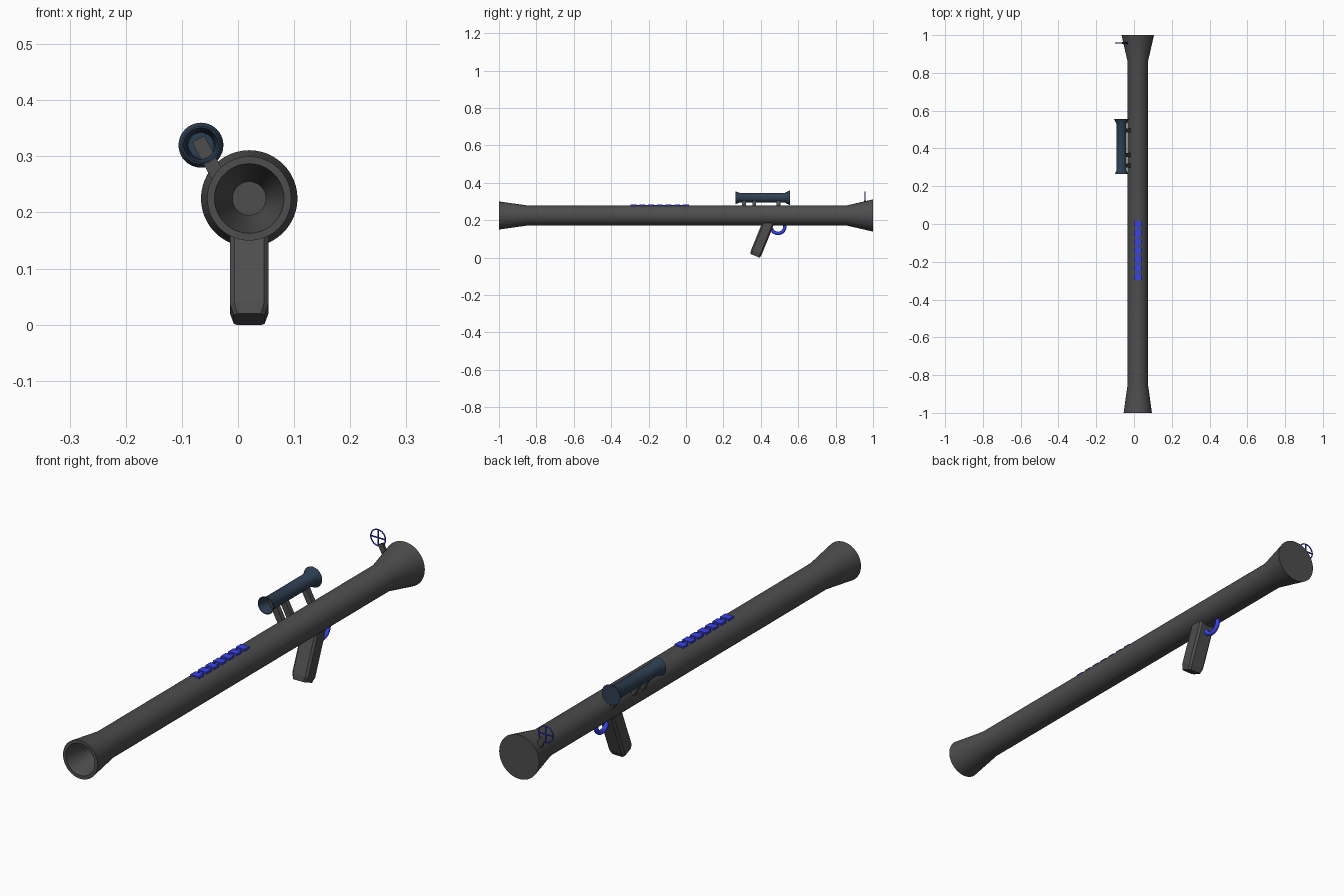
import bpy, bmesh, math
from mathutils import Matrix, Vector

if "Cube" in bpy.data.objects:
    bpy.data.objects.remove(bpy.data.objects["Cube"])


def material(name, rgb):
    m = bpy.data.materials.new(name)
    m.diffuse_color = (*rgb, 1)
    m.use_nodes = True
    m.node_tree.nodes["Principled BSDF"].inputs["Base Color"].default_value = m.diffuse_color
    return m


GREY = material("gunmetal grey", (0.075, 0.075, 0.075))
SLATE = material("slate blue", (0.027, 0.05, 0.085))
BLUE = material("bright blue", (0.04, 0.055, 0.8))


def finish(name, bm, mat, smooth=True):
    bmesh.ops.recalc_face_normals(bm, faces=bm.faces)
    me = bpy.data.meshes.new(name)
    bm.to_mesh(me)
    bm.free()
    me.materials.append(mat)
    ob = bpy.data.objects.new(name, me)
    bpy.context.collection.objects.link(ob)
    if smooth:
        bpy.ops.object.select_all(action='DESELECT')
        ob.select_set(True)
        bpy.context.view_layer.objects.active = ob
        bpy.ops.object.shade_smooth_by_angle(angle=math.radians(30))
    return ob


def lathe(name, cx, cz, profile, mat, n=40):
    """Revolve (y, radius) points about an axis parallel to y; cap both ends."""
    bm = bmesh.new()
    rings = [[bm.verts.new((cx + r * math.cos(2 * math.pi * i / n), y,
                            cz + r * math.sin(2 * math.pi * i / n)))
              for i in range(n)] for y, r in profile]
    for a, b in zip(rings, rings[1:]):
        for i in range(n):
            j = (i + 1) % n
            bm.faces.new((a[i], a[j], b[j], b[i]))
    bm.faces.new(rings[0])
    bm.faces.new(rings[-1])
    return finish(name, bm, mat)


def box(name, loc, size, mat, rot=None):
    bm = bmesh.new()
    bmesh.ops.create_cube(bm, size=1, matrix=Matrix.Diagonal((*size, 1)))
    bm.transform(Matrix.Translation(loc) @ (rot or Matrix.Identity(4)))
    return finish(name, bm, mat, False)


def arc_tube(name, centre, major, minor, a0, a1, plane, mat, n=32, m=18):
    """Round rod bent along an arc, in the 'xz' or 'yz' plane."""
    bm = bmesh.new()
    closed = abs(a1 - a0) >= 359.9
    rings = []
    for i in range(n if closed else n + 1):
        a = math.radians(a0 + (a1 - a0) * i / n)
        ring = []
        for k in range(m):
            t = 2 * math.pi * k / m
            r, w = major + minor * math.cos(t), minor * math.sin(t)
            u, v = r * math.cos(a), r * math.sin(a)
            p = Vector((u, w, v)) if plane == 'xz' else Vector((w, u, v))
            ring.append(bm.verts.new(Vector(centre) + p))
        rings.append(ring)
    pairs = list(zip(rings, rings[1:])) + ([(rings[-1], rings[0])] if closed else [])
    for a, b in pairs:
        for k in range(m):
            bm.faces.new((a[k], a[(k + 1) % m], b[(k + 1) % m], b[k]))
    if not closed:
        bm.faces.new(rings[0])
        bm.faces.new(rings[-1])
    return finish(name, bm, mat)


# Launch tube: flared at both ends, funnel mouth at the front
AX, AZ = 0.02, 0.225
lathe("launch_tube", AX, AZ,
      [(-0.86, 0.03), (-1, 0.062), (-1, 0.075), (-0.85, 0.054),
       (0.86, 0.054), (1, 0.086)], GREY, 48)

# Sight scope: hollow, flared at both ends
SX, SZ = -0.066, 0.32
lathe("sight_scope", SX, SZ,
      [(0.545, 0.022), (0.29, 0.025), (0.265, 0.031), (0.265, 0.034), (0.285, 0.0265),
       (0.53, 0.0265), (0.556, 0.040)], SLATE, 40)

# Tilted posts carrying the scope, running from the tube into the bore
lean = Matrix.Rotation(math.radians(-28), 4, 'Y')
for i, y in enumerate((0.31, 0.365, 0.495)):
    box(f"scope_post_{i + 1}", (-0.048, y, 0.288), (0.025, 0.02, 0.098), GREY, lean)

# Fore sight: post, ring and cross hairs
box("fore_sight_post", (-0.042, 0.958, 0.277), (0.022, 0.010, 0.052), GREY, lean)
arc_tube("fore_sight_ring", (SX, 0.958, SZ), 0.0315, 0.0025, 0, 360, 'xz', BLUE, 36, 16)
box("cross_hair_level", (SX, 0.958, SZ), (0.062, 0.004, 0.004), BLUE)
box("cross_hair_upright", (SX, 0.958, SZ), (0.004, 0.004, 0.062), BLUE)

# Raked pistol grip with chamfered edges and a tapered foot
bm = bmesh.new()
bmesh.ops.create_cube(bm, size=1, matrix=Matrix.Diagonal((0.069, 0.062, 0.19, 1)))
bmesh.ops.bevel(bm, geom=[e for e in bm.edges
                          if abs(e.verts[0].co.z - e.verts[1].co.z) > 0.1],
                offset=0.008, segments=1, affect='EDGES')
foot = [f for f in bm.faces if f.normal.z < -0.9]
new = bmesh.ops.extrude_face_region(bm, geom=foot)["geom"]
bmesh.ops.delete(bm, geom=foot, context='FACES')
for v in (g for g in new if isinstance(g, bmesh.types.BMVert)):
    v.co = (v.co.x * 0.8, v.co.y * 0.88, v.co.z - 0.021)
rake = Matrix.Rotation(math.radians(-22), 4, 'X')
bm.transform(Matrix.Translation((0.02, 0.4125, 0.117)) @ rake)
finish("pistol_grip", bm, GREY, False)

# Trigger guard hoop under the tube
arc_tube("trigger_guard", (0.02, 0.492, 0.165), 0.036, 0.009, -165, 20, 'yz', BLUE)

# Row of raised blue pads along the top
for i in range(7):
    box(f"top_pad_{i + 1}", (AX, -0.281 + i * 0.0468, 0.276), (0.037, 0.031, 0.016), BLUE)
# Thin strip joining the pads
box("pad_strip", (AX, -0.14, 0.2765), (0.014, 0.28, 0.008), BLUE)
